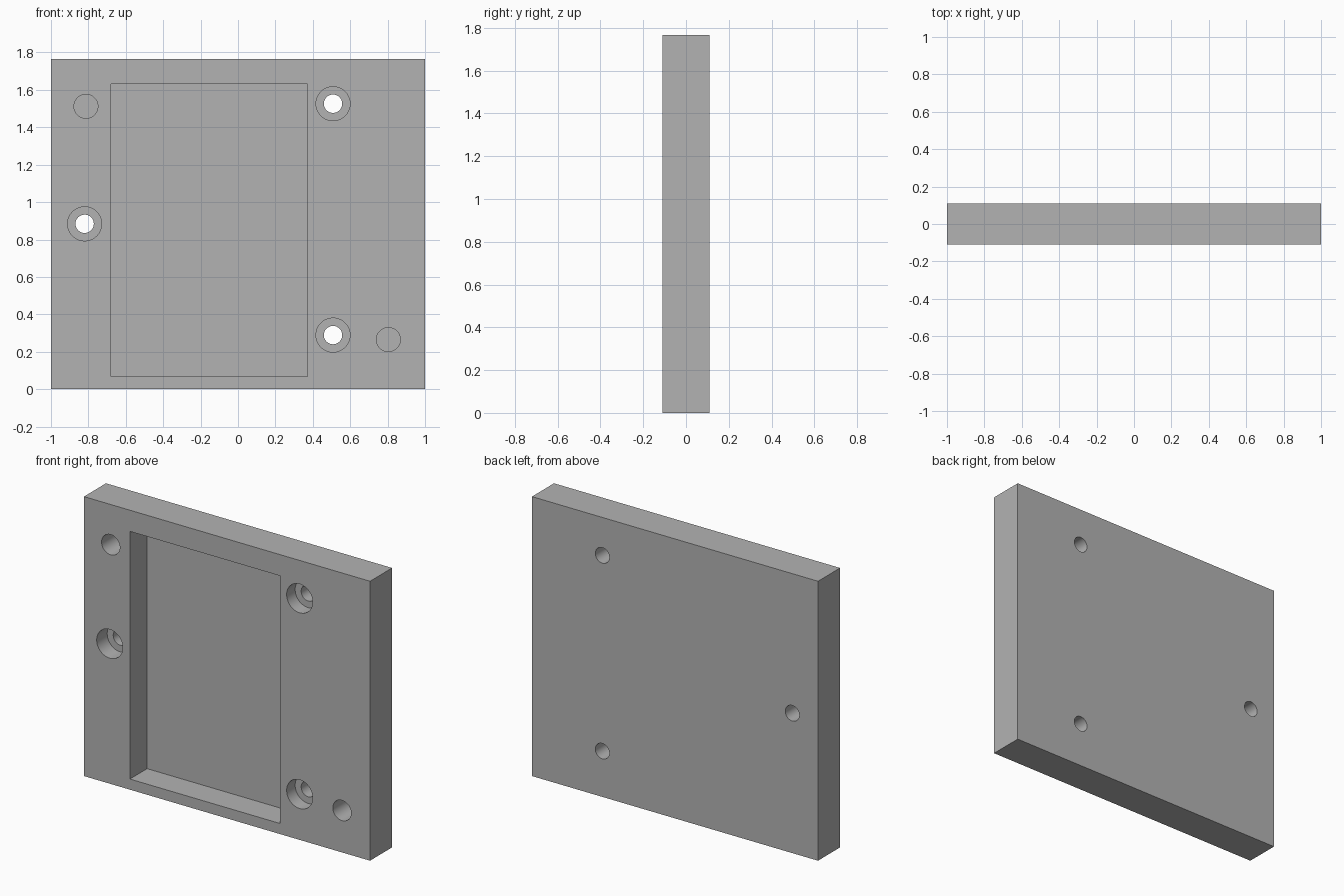
import bpy
import math

cube = bpy.data.objects.get("Cube")
if cube:
    bpy.data.objects.remove(cube, do_unlink=True)

WIDTH, DEPTH, HEIGHT = 2.0, 0.22, 1.766
FRONT = -DEPTH / 2
LIP = 0.05  # how far cutters stick out past a surface

grey = bpy.data.materials.new("plain_grey")
grey.use_nodes = True
colour = (0.45, 0.45, 0.45, 1)
grey.diffuse_color = colour
grey.node_tree.nodes["Principled BSDF"].inputs["Base Color"].default_value = colour


def box(name, x0, x1, y0, y1, z0, z1):
    bpy.ops.mesh.primitive_cube_add(
        size=1, location=((x0 + x1) / 2, (y0 + y1) / 2, (z0 + z1) / 2))
    ob = bpy.context.object
    ob.name = name
    ob.scale = (x1 - x0, y1 - y0, z1 - z0)
    bpy.ops.object.transform_apply(location=False, rotation=False, scale=True)
    ob.data.materials.append(grey)
    return ob


def drill(name, x, z, radius, depth):
    """Cylinder entering the front face to the given depth."""
    bpy.ops.mesh.primitive_cylinder_add(
        vertices=64, radius=radius, depth=depth + LIP,
        location=(x, FRONT + (depth - LIP) / 2, z),
        rotation=(math.pi / 2, 0, 0))
    ob = bpy.context.object
    ob.name = name
    ob.data.materials.append(grey)
    return ob


def cut(target, cutter):
    cutter.hide_render = True
    mod = target.modifiers.new(cutter.name, 'BOOLEAN')
    mod.operation = 'DIFFERENCE'
    mod.solver = 'EXACT'
    mod.object = cutter
    bpy.context.view_layer.objects.active = target
    bpy.ops.object.modifier_apply(modifier=mod.name)
    bpy.data.objects.remove(cutter, do_unlink=True)


# Solid plate
plate = box("mounting_plate", -WIDTH / 2, WIDTH / 2, FRONT, -FRONT, 0, HEIGHT)

# Rectangular pocket in the front
cut(plate, box("pocket_cutter", -0.679, 0.371, FRONT - LIP, FRONT + 0.172, 0.067, 1.632))

# Counterbored through holes
for x, z, bore in ((0.508, 1.526, 0.085), (0.508, 0.289, 0.085), (-0.82, 0.884, 0.105)):
    cut(plate, drill("counterbore_cutter", x, z, 0.091, bore))
    cut(plate, drill("through_hole_cutter", x, z, 0.049, DEPTH + LIP))

# Blind dowel holes
for x, z in ((-0.813, 1.512), (0.804, 0.265)):
    cut(plate, drill("dowel_hole_cutter", x, z, 0.064, 0.172))

# Smooth bores, sharp edges
bpy.ops.object.select_all(action='DESELECT')
plate.select_set(True)
bpy.context.view_layer.objects.active = plate
bpy.ops.object.shade_smooth_by_angle(angle=math.radians(30))
